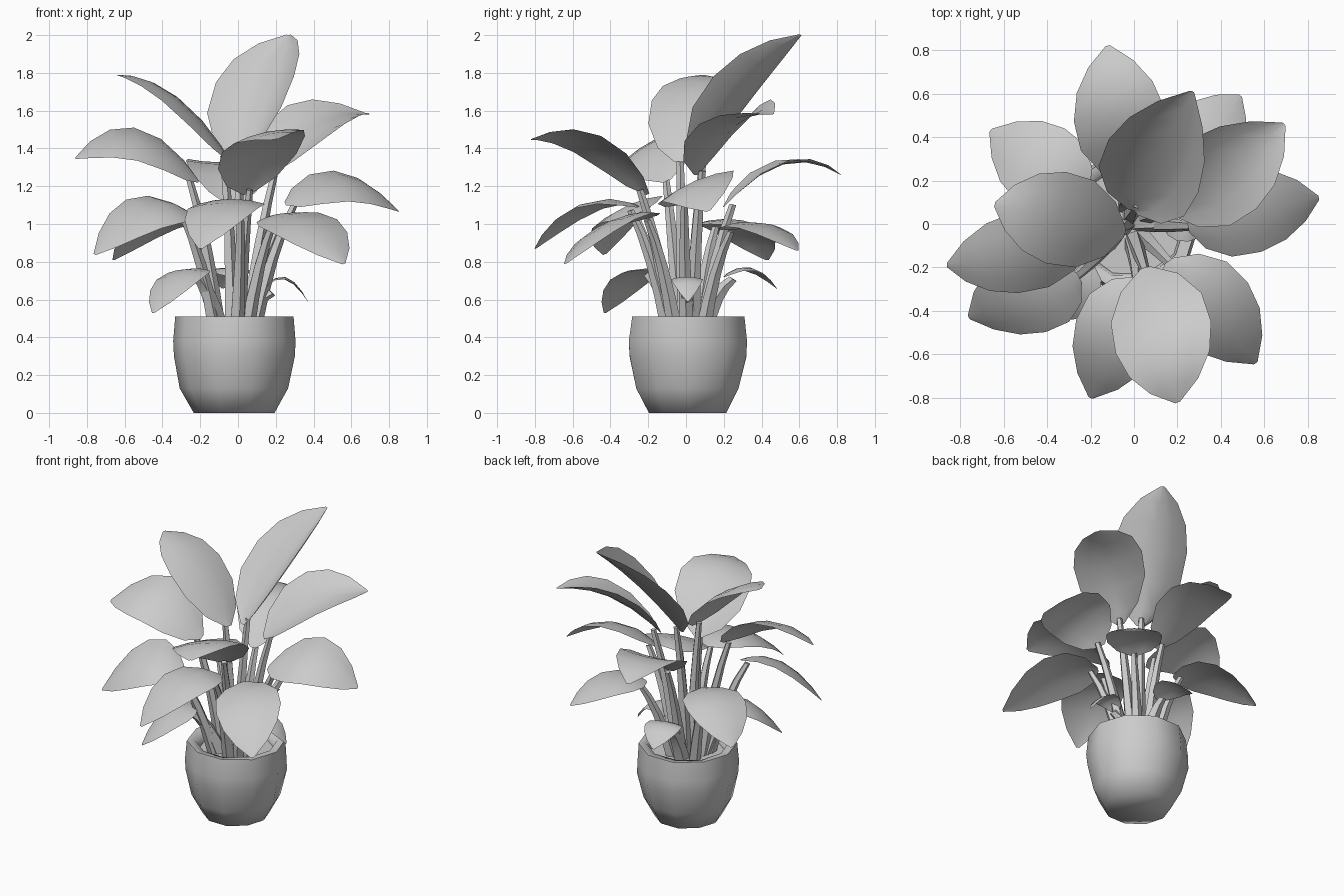
import bpy, bmesh, math, random
from mathutils import Vector, Matrix

random.seed(4)
cube = bpy.data.objects.get("Cube")
if cube:
    bpy.data.objects.remove(cube, do_unlink=True)

grey = bpy.data.materials.new("plain_grey")
grey.use_nodes = True
tone = (0.6, 0.6, 0.6, 1)
grey.diffuse_color = tone
grey.node_tree.nodes["Principled BSDF"].inputs["Base Color"].default_value = tone

UP = Vector((0, 0, 1))
POT = Vector((-0.02, 0.01, 0))


def finish(name, bm, angle=60):
    """Turn a bmesh into a smooth shaded object."""
    bmesh.ops.recalc_face_normals(bm, faces=bm.faces)
    mesh = bpy.data.meshes.new(name)
    bm.to_mesh(mesh)
    bm.free()
    mesh.materials.append(grey)
    obj = bpy.data.objects.new(name, mesh)
    bpy.context.collection.objects.link(obj)
    bpy.ops.object.select_all(action='DESELECT')
    obj.select_set(True)
    bpy.context.view_layer.objects.active = obj
    bpy.ops.object.shade_smooth_by_angle(angle=math.radians(angle))


def skin(bm, rows, closed):
    """Bridge equal rows of points with quads."""
    grid = [[bm.verts.new(p) for p in row] for row in rows]
    count = len(grid[0])
    for low, high in zip(grid, grid[1:]):
        for i in range(count if closed else count - 1):
            j = (i + 1) % count
            bm.faces.new((low[i], low[j], high[j], high[i]))
    return grid


def bezier(a, b, c, t):
    return a * (1 - t) ** 2 + b * 2 * t * (1 - t) + c * t * t


def ring(center, radius, sides, axis=UP, wobble=0):
    turn = UP.rotation_difference(axis)
    points = []
    for i in range(sides):
        a = math.tau * i / sides
        r = radius * (1 + random.uniform(-wobble, wobble))
        points.append(center + turn @ Vector((math.cos(a) * r, math.sin(a) * r, 0)))
    return points


# Pot: faceted bowl with a thick rim and soil inside
profile = [(0.215, 0), (0.285, 0.13), (0.323, 0.3), (0.325, 0.38),
           (0.314, 0.51), (0.262, 0.505), (0.25, 0.44)]
bm = bmesh.new()
rings = skin(bm, [ring(POT + UP * z, r, 10, wobble=0.015) for r, z in profile], True)
bm.faces.new(rings[0])
bm.faces.new(rings[-1])
finish("pot", bm, 75)

# Width of a leaf along its length
OUTLINE = [(0, 0.1), (0.1, 0.6), (0.28, 0.95), (0.5, 1), (0.7, 0.84), (0.87, 0.5), (1, 0.05)]


def stem(name, base, lean, thick):
    """Tapered stalk from the soil to the leaf."""
    foot = POT + Vector((base.x, base.y, 0)) * 0.4 + UP * 0.43
    bend = foot.lerp(base, 0.55) + UP * 0.06
    rows = []
    for k in range(5):
        t = k / 4
        p = bezier(foot, bend, base + lean * 0.05, t)
        axis = bezier(foot, bend, base, min(t + 0.1, 1)) - bezier(foot, bend, base, t - 0.1)
        rows.append(ring(p, thick * (1 - 0.55 * t), 5, axis.normalized()))
    bm = bmesh.new()
    grid = skin(bm, rows, True)
    bm.faces.new(grid[0])
    bm.faces.new(grid[-1])
    finish(name + "_stem", bm)


def leaf(name, base, tip, arch, width, roll=0, cup=-0.15, thick=0.042):
    """Arched oval blade plus its stalk.

    A positive roll raises the edge on the left of the growing direction;
    a positive cup lifts both edges above the midrib.
    """
    base, tip = Vector(base), Vector(tip)
    run = (tip - base).normalized()
    side = run.cross(UP).normalized()
    side = Matrix.Rotation(roll, 3, run) @ side
    normal = side.cross(run)
    bend = (base + tip) / 2 + UP * arch * 2
    rows = []
    for t, w in OUTLINE:
        rib = bezier(base, bend, tip, t)
        half = w * width / 2
        rows.append([rib + side * half * s + normal * half * cup * s * s
                     for s in (-1, -0.55, 0, 0.55, 1)])
    bm = bmesh.new()
    skin(bm, rows, False)
    finish(name + "_leaf", bm)
    stem(name, base, run, thick)


# Upper leaves
leaf("tall_back", (0, 0.06, 1.31), (0.27, 0.61, 2.0), 0.04, 0.48, -0.1, 0.45)
leaf("tall_right", (-0.04, -0.04, 1.33), (-0.64, 0.09, 1.79), 0.12, 0.43)
leaf("upper_left", (0.16, 0.06, 1.26), (0.69, 0.46, 1.58), 0.1, 0.45, 0.25, 0.3)
leaf("upper_front", (0.05, -0.2, 1.16), (0.2, -0.82, 1.45), 0.15, 0.47, 0.2)

# Middle leaves
leaf("middle_right", (-0.21, -0.1, 1.23), (-0.86, -0.19, 1.35), 0.16, 0.41, -0.45)
leaf("middle_left", (0.25, -0.02, 1.11), (0.85, 0.12, 1.07), 0.14, 0.42, 0.4)
leaf("middle_back", (-0.02, 0.2, 1.09), (-0.12, 0.82, 1.26), 0.14, 0.42, 0, 0.1)

# Lower leaves
leaf("lower_front", (0.03, -0.25, 1.09), (-0.2, -0.8, 0.87), 0.13, 0.4)
leaf("lower_front_left", (0.16, -0.17, 1.04), (0.56, -0.64, 0.79), 0.1, 0.42, 0.2)
leaf("lower_front_right", (-0.25, -0.25, 1.06), (-0.76, -0.43, 0.84), 0.13, 0.42, -0.4)
leaf("lower_back_right", (-0.22, 0.13, 1.0), (-0.66, 0.43, 0.81), 0.1, 0.4)
leaf("lower_back_left", (0.17, 0.2, 0.97), (0.49, 0.59, 0.86), 0.09, 0.36)

# Small leaves just above the rim
leaf("small_front_right", (-0.2, -0.17, 0.76), (-0.45, -0.43, 0.53), 0.08, 0.32, thick=0.055)
leaf("small_left", (0.13, 0, 0.65), (0.37, 0.01, 0.59), 0.1, 0.17, thick=0.055)
leaf("small_back", (-0.02, 0.2, 0.72), (-0.08, 0.48, 0.66), 0.08, 0.24, thick=0.055)
